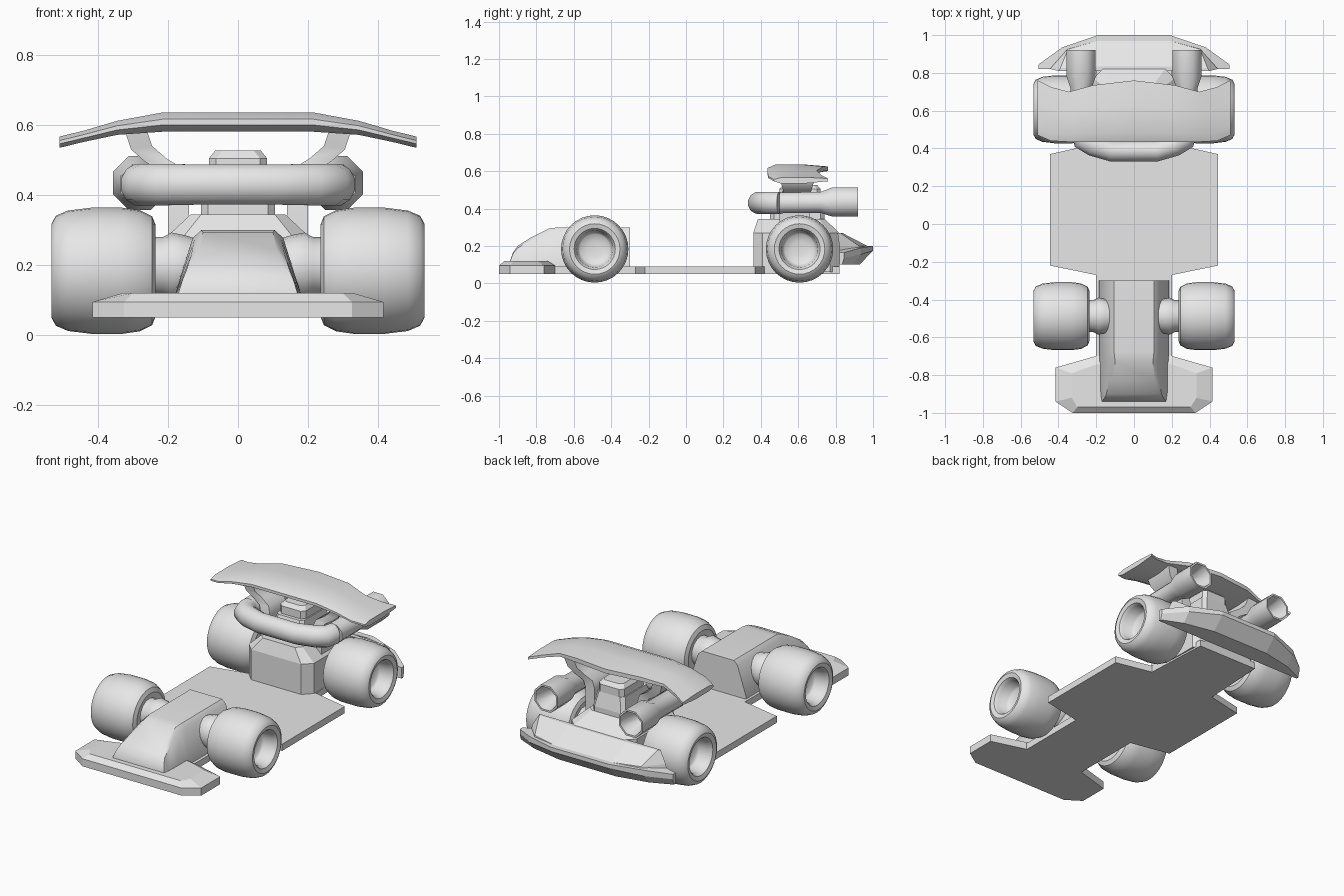
import bpy, bmesh, math
from mathutils import Vector

if "Cube" in bpy.data.objects:
    bpy.data.objects.remove(bpy.data.objects["Cube"])

grey = bpy.data.materials.new("light grey")
grey.diffuse_color = (0.8, 0.8, 0.8, 1)
grey.use_nodes = True
grey.node_tree.nodes["Principled BSDF"].inputs["Base Color"].default_value = grey.diffuse_color


def make(name, bm, smooth=None):
    bmesh.ops.recalc_face_normals(bm, faces=bm.faces)
    me = bpy.data.meshes.new(name)
    bm.to_mesh(me)
    bm.free()
    ob = bpy.data.objects.new(name, me)
    bpy.context.collection.objects.link(ob)
    me.materials.append(grey)
    if smooth:
        bpy.ops.object.select_all(action='DESELECT')
        ob.select_set(True)
        bpy.context.view_layer.objects.active = ob
        bpy.ops.object.shade_smooth_by_angle(angle=math.radians(smooth))
    return ob


def loft(name, rings, smooth=None):
    """Skin a list of equal-length closed rings and cap both ends."""
    bm = bmesh.new()
    vs = [[bm.verts.new(p) for p in r] for r in rings]
    n = len(vs[0])
    for a, b in zip(vs, vs[1:]):
        for i in range(n):
            j = (i + 1) % n
            bm.faces.new((a[i], a[j], b[j], b[i]))
    bm.faces.new(vs[0])
    bm.faces.new(vs[-1])
    return make(name, bm, smooth)


def mirrored(half):
    """Close a right-hand outline by mirroring it in x."""
    return half + [(-x, y) for x, y in reversed(half)]


def slab(name, layers, smooth=None):
    return loft(name, [[(x, y, z) for x, y in mirrored(h)] for z, h in layers], smooth)


def chamfered(w, y0, y1, c):
    return [(w - c, y0), (w, y0 + c), (w, y1 - c), (w - c, y1)]


def revolve_x(name, profile, y, z, side, n=32, smooth=40):
    """Turn (x, radius) points around an axle line."""
    return loft(name, [[(side * x, y + r * math.cos(2 * math.pi * i / n),
                         z + r * math.sin(2 * math.pi * i / n)) for i in range(n)]
                       for x, r in profile], smooth)


def tube(name, path, n=8, smooth=50):
    """Round section swept along (x, y, z, radius) points in a level plane."""
    pts = [Vector(p[:3]) for p in path]
    rings = []
    for k, p in enumerate(pts):
        a = (p - pts[k - 1]).normalized() if k else None
        b = (pts[k + 1] - p).normalized() if k < len(pts) - 1 else None
        if a and b and a.dot(b) < -0.5:
            b = None
        if a and b and (a.length < .5 or b.length < .5):
            a = b = a if a.length > .5 else b
        t = ((a or b) + (b or a)).normalized()
        side = t.cross(Vector((0, 0, 1))).normalized()
        r = path[k][3]
        stretch = 1 / max(.5, (a or b).dot(t))
        rings.append([p + side * (r * stretch * math.cos(2 * math.pi * (i + .5) / n))
                      + Vector((0, 0, r * 1.06 * math.sin(2 * math.pi * (i + .5) / n)))
                      for i in range(n)])
    return loft(name, rings, smooth)


# Flat floor pan
floor = [(0.2, -0.8), (0.2, -0.27), (0.445, -0.22), (0.445, 0.37), (0.22, 0.42), (0.2, 0.82)]
slab("floor_pan", [(0.05, floor), (0.09, floor)])

# Front wing plate with a bevelled upper rim
low = [(0.325, -1.0), (0.415, -0.94), (0.415, -0.76), (0.205, -0.70)]
top = [(0.30, -0.97), (0.33, -0.92), (0.33, -0.79), (0.19, -0.74)]
slab("front_wing", [(0.05, low), (0.095, low), (0.12, top)])

# Nose cowl
rings = []
for y, h, w, f in [(-0.94, 0.12, 0.172, 0.17), (-0.925, 0.165, 0.176, 0.155),
                   (-0.90, 0.20, 0.18, 0.14), (-0.83, 0.245, 0.182, 0.125),
                   (-0.73, 0.294, 0.182, 0.115), (-0.68, 0.30, 0.182, 0.12),
                   (-0.30, 0.30, 0.185, 0.12)]:
    half = [(w, 0.08), (w, 0.11), (w + (f - w) * .85, h - (h - .11) * .12), (f - .015, h)]
    rings.append([(x, y, z) for x, z in mirrored(half)])
loft("nose_cowl", rings, 35)

# Wheels with dished hubs, and stub axles
wheel = [(0.245, 0.10), (0.235, 0.13), (0.245, 0.155), (0.28, 0.173), (0.33, 0.18), (0.42, 0.18),
         (0.485, 0.172), (0.52, 0.157), (0.532, 0.135), (0.525, 0.11), (0.505, 0.098),
         (0.45, 0.09), (0.44, 0.08), (0.43, 0.04)]
for y, end in [(-0.488, "front"), (0.607, "rear")]:
    for s, lr in [(1, "right"), (-1, "left")]:
        revolve_x(f"{end}_wheel_{lr}", wheel, y, 0.184, s)
        revolve_x(f"{end}_axle_{lr}", [(0.10, 0.075), (0.15, 0.09), (0.19, 0.098),
                                       (0.215, 0.085), (0.26, 0.085)], y, 0.195, s, 16)

# Engine housing with chamfered corners and sloping shoulders
base = chamfered(0.215, 0.36, 0.82, 0.05)
slab("engine_housing", [(0.06, base), (0.27, base),
                        (0.345, chamfered(0.135, 0.385, 0.74, 0.03))])

# Engine core and its cap
slab("engine_core", [(0.34, chamfered(0.105, 0.45, 0.74, 0.02)),
                     (0.375, chamfered(0.105, 0.45, 0.74, 0.02)),
                     (0.46, chamfered(0.09, 0.48, 0.72, 0.02))])
slab("engine_cap", [(0.43, chamfered(0.083, 0.50, 0.72, 0.02)),
                    (0.505, chamfered(0.083, 0.50, 0.72, 0.02)),
                    (0.527, chamfered(0.065, 0.52, 0.70, 0.02))])

# Exhaust loop ending in two hollow flared pipes
end = [(0.28, 0.80, 0.435, 0.04), (0.28, 0.92, 0.435, 0.07), (0.28, 0.92, 0.435, 0.081),
       (0.28, 0.78, 0.435, 0.081), (0.28, 0.72, 0.433, 0.059), (0.28, 0.50, 0.43, 0.058),
       (0.265, 0.445, 0.43, 0.058), (0.215, 0.415, 0.43, 0.058), (0.12, 0.386, 0.43, 0.056)]


def pipe_end(s, lr):
    n = 8
    rings = []
    for x, y, z, r in end[:6]:
        rings.append([(s * x + r * 1.03 * math.cos(2 * math.pi * (i + .5) / n), y,
                       z + r * 1.03 * math.sin(2 * math.pi * (i + .5) / n)) for i in range(n)])
    loft(f"exhaust_pipe_{lr}", rings, 50)


pipe_end(1, "right")
pipe_end(-1, "left")
half = end[5:]
tube("exhaust_loop", half + [(-x, y, z, r) for x, y, z, r in reversed(half)], 12)

# Curved struts carrying the roof wing
strut = [(0.17, 0.27, 0.50, 0.66), (0.17, 0.43, 0.50, 0.66), (0.185, 0.475, 0.51, 0.66),
         (0.235, 0.505, 0.52, 0.67), (0.275, 0.54, 0.51, 0.68), (0.295, 0.60, 0.50, 0.69)]
for s, lr in [(1, "right"), (-1, "left")]:
    loft(f"wing_strut_{lr}", [[(s * (x - .03), y0, z), (s * (x + .03), y0, z - .01),
                               (s * (x + .03), y1, z - .01), (s * (x - .03), y1, z)]
                              for x, z, y0, y1 in strut], 50)

# Roof wing, drooping toward its tips
rings = []
for x, y0, y1, zt, zb in [(0.51, 0.47, 0.76, 0.567, 0.535), (0.44, 0.44, 0.725, 0.584, 0.552),
                          (0.345, 0.435, 0.70, 0.612, 0.572), (0.215, 0.435, 0.735, 0.636, 0.581),
                          (0.0, 0.435, 0.76, 0.636, 0.581)]:
    h, d = zt - zb, y1 - y0
    rings.append([(x, y0, zb + h * .35), (x, y0, zb + h * .65), (x, y0 + d * .15, zt),
                  (x, y0 + d * .6, zt), (x, y1, zt - h * .2), (x, y1, zb + h * .35),
                  (x, y0 + d * .6, zb), (x, y0 + d * .12, zb)])
rings += [[(-x, y, z) for x, y, z in r] for r in reversed(rings[:-1])]
loft("roof_wing", rings, 35)

# Rear bumper: swept lower blade below a sloping upper fairing
rings = []
for x, y1, zt, zb in [(0.505, 0.845, 0.165, 0.135), (0.38, 0.935, 0.19, 0.155),
                      (0.19, 1.0, 0.20, 0.175), (0.0, 1.0, 0.20, 0.175)]:
    rings.append([(x, 0.82, zt), (x, y1, zt), (x, y1, zb), (x, y1 - (y1 - .82) * .4, 0.10),
                  (x, 0.82, 0.10)])
rings += [[(-x, y, z) for x, y, z in r] for r in reversed(rings[:-1])]
loft("rear_bumper_blade", rings)
slab("rear_bumper_fairing", [(0.16, [(0.45, 0.82), (0.36, 0.93), (0.19, 0.975)]),
                             (0.20, [(0.44, 0.82), (0.35, 0.925), (0.19, 0.97)]),
                             (0.27, [(0.40, 0.81), (0.39, 0.825), (0.19, 0.835)])])
